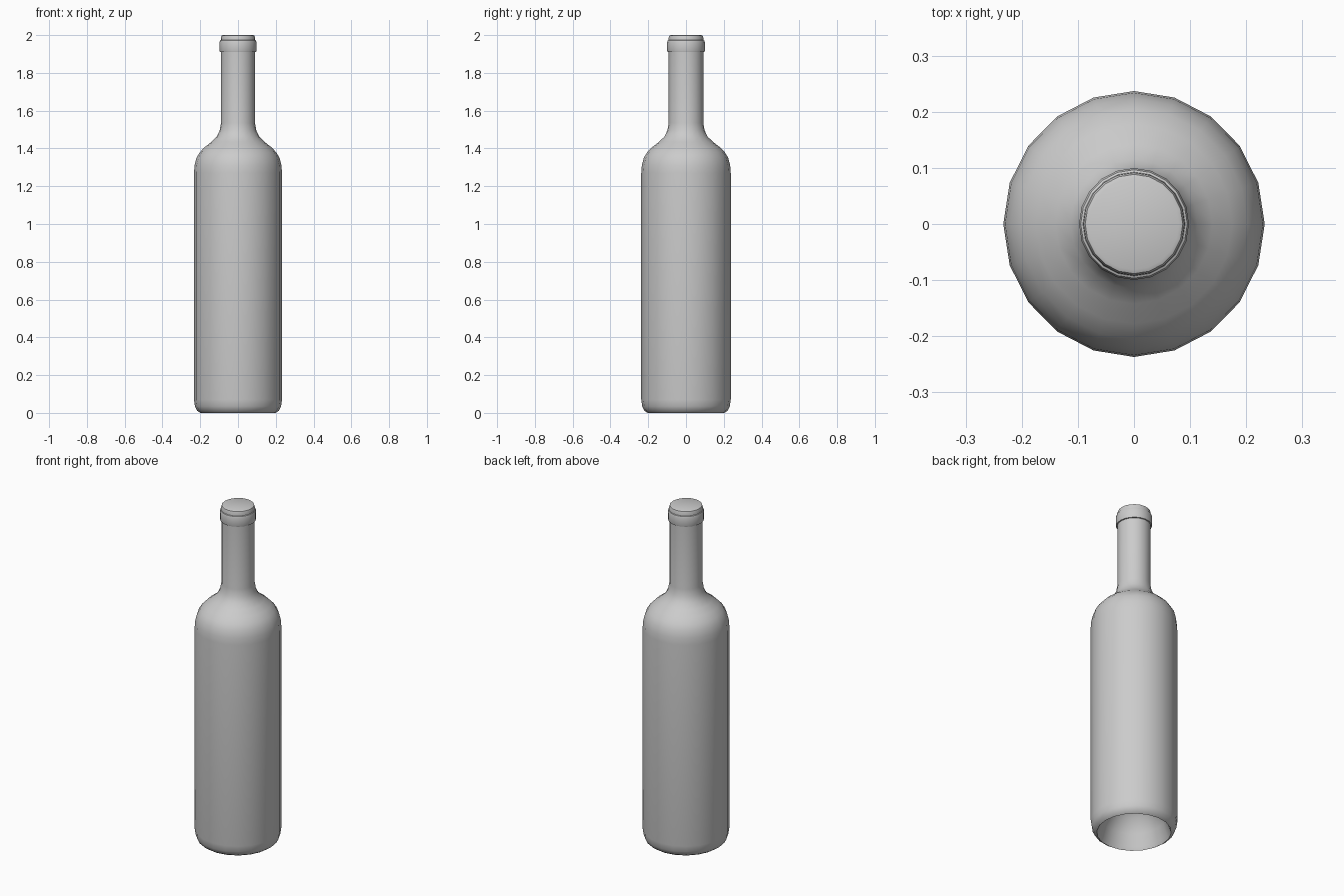
import bpy, math

if "Cube" in bpy.data.objects:
    bpy.data.objects.remove(bpy.data.objects["Cube"])

SIDES = 20
Y_SCALE = 1.017


def lathe(name, profile):
    """Revolve (radius, z) points around z; zero radius makes a pole."""
    verts, faces, rings = [], [], []
    for r, z in profile:
        n = 1 if r == 0 else SIDES
        rings.append(range(len(verts), len(verts) + n))
        for i in range(n):
            a = 2 * math.pi * i / SIDES
            verts.append((r * math.cos(a), r * math.sin(a) * Y_SCALE, z))
    for lo, hi in zip(rings, rings[1:]):
        for i in range(SIDES):
            j = (i + 1) % SIDES
            if len(lo) == 1:
                faces.append((lo[0], hi[j], hi[i]))
            elif len(hi) == 1:
                faces.append((lo[i], lo[j], hi[0]))
            else:
                faces.append((lo[i], lo[j], hi[j], hi[i]))
    mesh = bpy.data.meshes.new(name)
    mesh.from_pydata(verts, [], faces)
    obj = bpy.data.objects.new(name, mesh)
    bpy.context.collection.objects.link(obj)
    bpy.ops.object.select_all(action='DESELECT')
    obj.select_set(True)
    bpy.context.view_layer.objects.active = obj
    bpy.ops.object.shade_smooth_by_angle(angle=math.radians(42))
    return obj


# Hollow punt under the base
punt = [(0, 0.23), (0.07, 0.215), (0.13, 0.165), (0.17, 0.09), (0.19, 0.02)]
# Body with rounded heel
body = [(0.2, 0), (0.217, 0.012), (0.228, 0.035), (0.233, 0.07), (0.233, 1.27)]
# Shoulder sweeping into the neck
shoulder = [(0.23, 1.31), (0.22, 1.35), (0.202, 1.38), (0.175, 1.408),
            (0.14, 1.435), (0.113, 1.462), (0.097, 1.495), (0.09, 1.535)]
# Neck, raised collar and lip
neck = [(0.09, 1.91), (0.096, 1.911), (0.098, 1.917), (0.098, 1.962),
        (0.095, 1.971), (0.091, 1.973), (0.09, 1.988), (0.087, 1.997),
        (0.08, 2.0)]
# Flat closed top
top = [(0, 2.0)]

lathe("bottle", punt + body + shoulder + neck + top)
